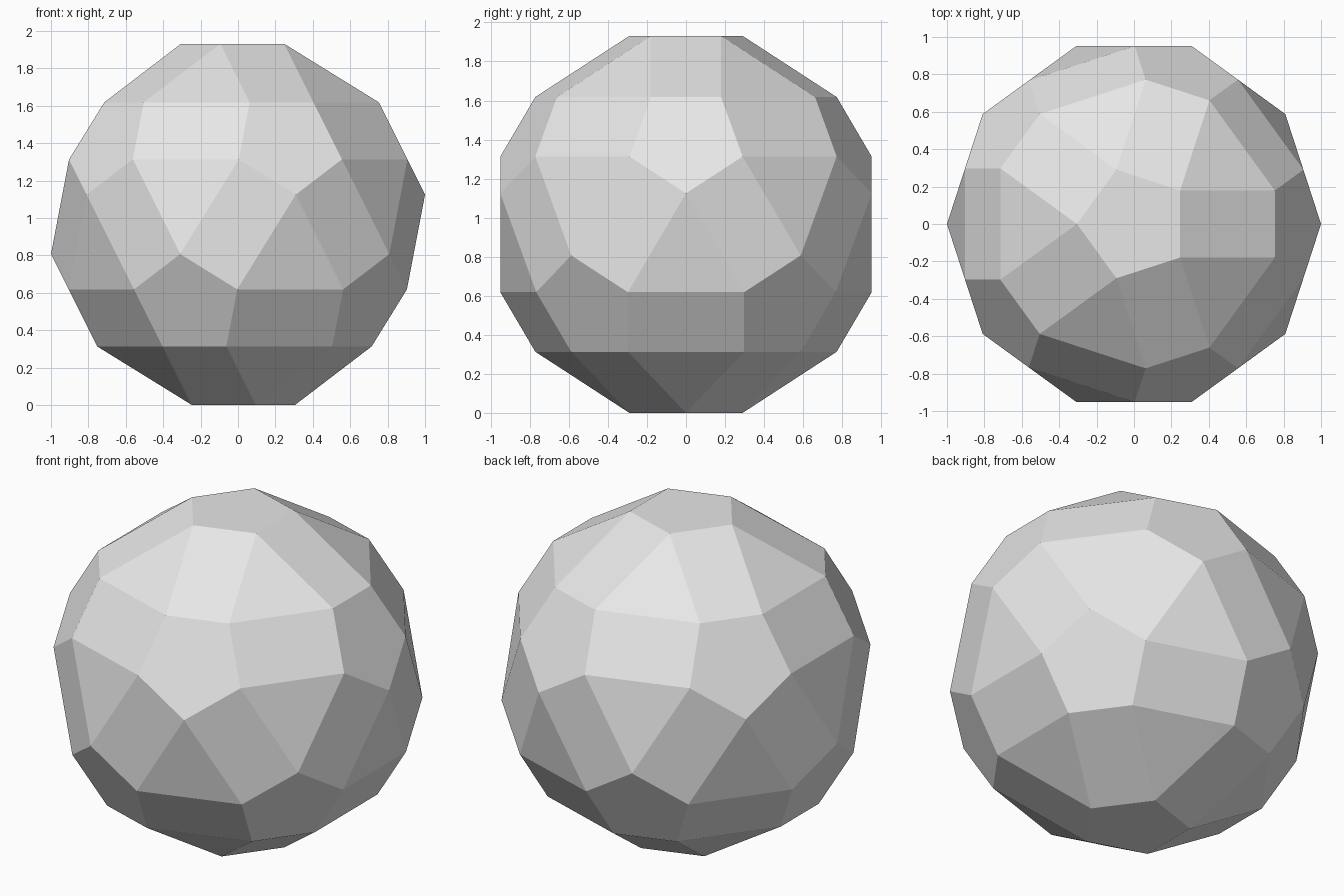
import bpy
import bmesh
from math import acos, pi, radians, sqrt
from mathutils import Matrix, Vector

cube = bpy.data.objects.get("Cube")
if cube:
    bpy.data.objects.remove(cube, do_unlink=True)

HEIGHT = 0.9655   # distance from the centre to each five-sided face
RADIUS = 0.305    # corner radius of each five-sided face
TILT = acos(1 / sqrt(5))
STEP = 2 * pi / 5


def pentagon(start):
    """Corners of a level five-sided face above the centre."""
    return [Matrix.Rotation(start + STEP * i, 3, 'Z') @ Vector((RADIUS, 0, HEIGHT))
            for i in range(5)]


# Top face and the five tilted faces around it
corners = pentagon(pi)
for k in range(5):
    turn = Matrix.Rotation(STEP * k, 3, 'Z') @ Matrix.Rotation(TILT, 3, 'Y')
    corners += [turn @ p for p in pentagon(0)]

# The lower half is the upper half reflected through the centre
corners += [-p for p in corners]

# Wrap the corners, then merge coplanar triangles into flat faces
bm = bmesh.new()
for p in corners:
    bm.verts.new(p + Vector((0, 0, HEIGHT)))
bmesh.ops.convex_hull(bm, input=bm.verts[:])
bmesh.ops.dissolve_limit(bm, angle_limit=radians(1), verts=bm.verts[:], edges=bm.edges[:])
bmesh.ops.recalc_face_normals(bm, faces=bm.faces[:])
mesh = bpy.data.meshes.new("faceted_ball")
bm.to_mesh(mesh)
bm.free()

# Plain grey surface
grey = bpy.data.materials.new("light_grey")
grey.use_nodes = True
colour = (0.8, 0.8, 0.8, 1)
grey.diffuse_color = colour
for node in grey.node_tree.nodes:
    if node.type == 'BSDF_PRINCIPLED':
        node.inputs["Base Color"].default_value = colour
mesh.materials.append(grey)

ball = bpy.data.objects.new("faceted_ball", mesh)
bpy.context.collection.objects.link(ball)
